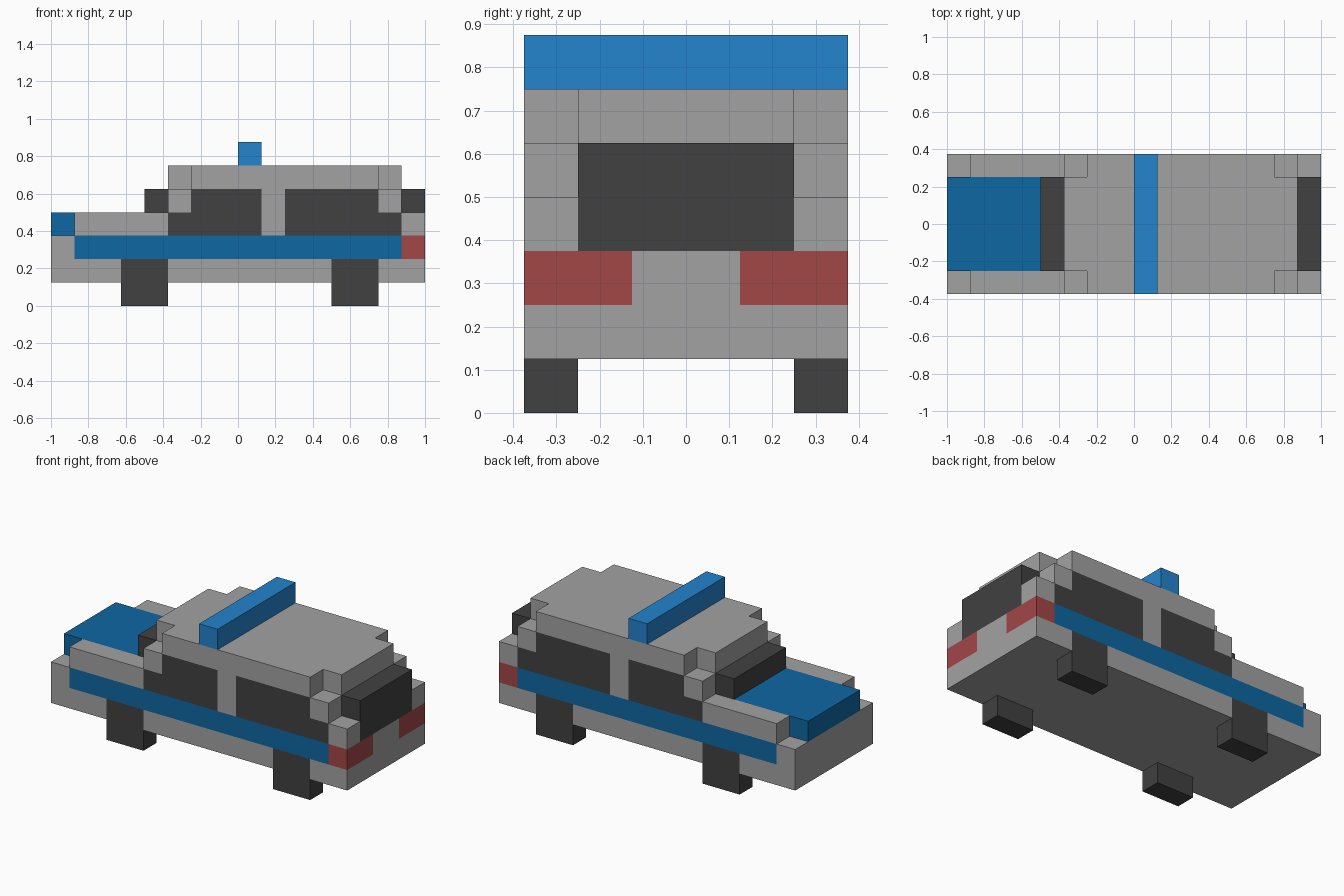
import bpy, bmesh
from mathutils import Vector

if "Cube" in bpy.data.objects:
    bpy.data.objects.remove(bpy.data.objects["Cube"])

S = 0.125  # block size; the car is 16 x 6 x 7 blocks


def srgb(*c):
    return [((v / 255 + 0.055) / 1.055) ** 2.4 for v in c] + [1.0]


def material(name, *c):
    m = bpy.data.materials.new(name)
    m.diffuse_color = srgb(*c)
    m.use_nodes = True
    m.node_tree.nodes["Principled BSDF"].inputs["Base Color"].default_value = m.diffuse_color
    return m


grey = material("body grey", 162, 162, 162)
dark = material("dark grey", 65, 65, 65)
blue = material("deep blue", 13, 103, 162)
bright = material("bright blue", 36, 131, 205)
red = material("light red", 163, 71, 71)

cells = {}   # block position -> part name
parts = {}   # part name -> material


def fill(part, mat, x, y, z, mirror=False):
    """Claim a box of blocks for a part, optionally on both sides."""
    parts[part] = mat
    for i in range(*x):
        for j in range(*y):
            for k in range(*z):
                cells[i, j, k] = part
                if mirror:
                    cells[i, 5 - j, k] = part


# Body: floor tub, waist, cabin, stepped roof
fill("body", grey, (0, 16), (0, 6), (1, 3))
fill("body", grey, (1, 16), (0, 6), (3, 4))
fill("body", grey, (5, 15), (0, 6), (4, 5))
fill("body", grey, (6, 14), (0, 6), (5, 6))
fill("body", grey, (5, 15), (1, 5), (5, 6))

# Bonnet and side stripes
fill("hood", blue, (0, 4), (1, 5), (3, 4))
fill("side_stripes", blue, (1, 15), (0, 1), (2, 3), True)

# Glass
fill("windshield", dark, (4, 5), (1, 5), (4, 5))
fill("rear_window", dark, (15, 16), (1, 5), (3, 5))
fill("front_side_windows", dark, (5, 9), (0, 1), (3, 4), True)
fill("front_side_windows", dark, (6, 9), (0, 1), (4, 5), True)
fill("rear_side_windows", dark, (10, 15), (0, 1), (3, 4), True)
fill("rear_side_windows", dark, (10, 14), (0, 1), (4, 5), True)

# Tail lights, wheels, roof light
fill("tail_lights", red, (15, 16), (0, 2), (2, 3), True)
fill("front_wheels", dark, (3, 5), (0, 1), (0, 2), True)
fill("rear_wheels", dark, (12, 14), (0, 1), (0, 2), True)
fill("roof_light_bar", bright, (8, 9), (0, 6), (6, 7))

# Skin every part with its exposed block faces, then merge flat regions
for part, mat in parts.items():
    bm = bmesh.new()
    for cell, owner in cells.items():
        if owner != part:
            continue
        for axis in range(3):
            for sign in (-1, 1):
                n = Vector((0, 0, 0))
                n[axis] = sign
                if tuple(int(c + d) for c, d in zip(cell, n)) in cells:
                    continue
                u = Vector((0, 0, 0))
                u[(axis + 1) % 3] = 0.5
                v = n.cross(u)
                mid = Vector(cell) + Vector((0.5 - 8, 0.5 - 3, 0.5)) + n * 0.5
                ring = (mid - u - v, mid + u - v, mid + u + v, mid - u + v)
                bm.faces.new([bm.verts.new(p * S) for p in ring])
    bmesh.ops.remove_doubles(bm, verts=bm.verts, dist=0.001)
    bmesh.ops.dissolve_limit(bm, angle_limit=0.01, verts=bm.verts, edges=bm.edges)
    mesh = bpy.data.meshes.new(part)
    bm.to_mesh(mesh)
    bm.free()
    mesh.materials.append(mat)
    bpy.context.collection.objects.link(bpy.data.objects.new(part, mesh))
